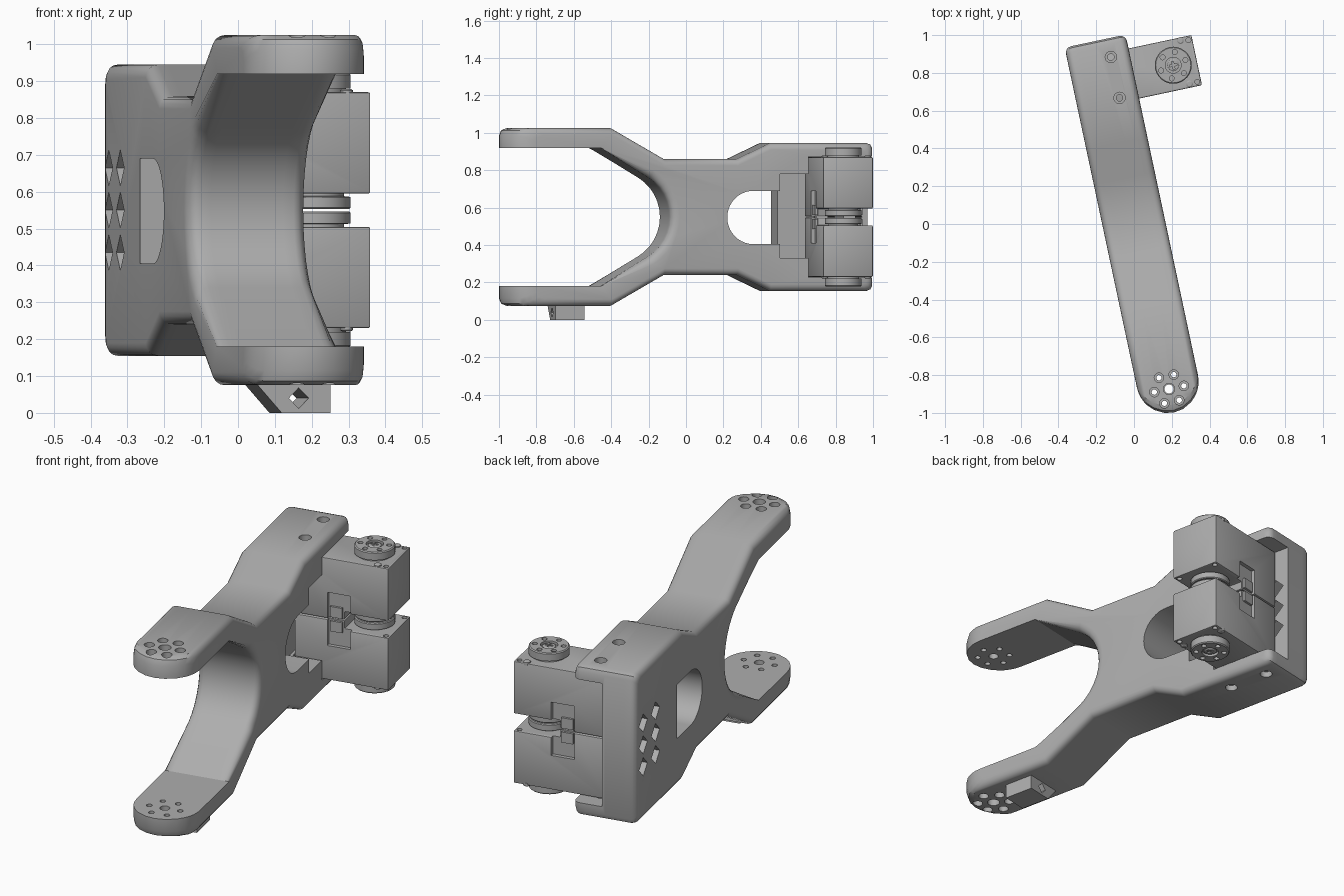
import bpy, bmesh, math
from math import sin, cos, pi, radians, sqrt

if "Cube" in bpy.data.objects:
    bpy.data.objects.remove(bpy.data.objects["Cube"], do_unlink=True)

GREY = (0.42, 0.42, 0.42, 1)
TURN = radians(12)      # the whole assembly is turned about z
MID = 0.55              # height of the mirror plane
HALF = 0.165            # half width of the bracket
HX, HY = 0.378, 0.779   # motor axis
TIP = -0.893            # hub centre on the arms

mat = bpy.data.materials.new("plain grey")
mat.use_nodes = True
mat.diffuse_color = GREY
mat.node_tree.nodes["Principled BSDF"].inputs["Base Color"].default_value = GREY


def finish(name, bm, angle=30):
    bmesh.ops.recalc_face_normals(bm, faces=bm.faces)
    me = bpy.data.meshes.new(name)
    bm.to_mesh(me)
    bm.free()
    me.materials.append(mat)
    me.shade_smooth()
    me.set_sharp_from_angle(angle=radians(angle))
    ob = bpy.data.objects.new(name, me)
    ob.rotation_euler.z = TURN
    bpy.context.scene.collection.objects.link(ob)
    return ob


def loft(name, loops, angle=30, bevel=0):
    """Join equal-length loops of points and cap both ends."""
    bm = bmesh.new()
    rings = [[bm.verts.new(p) for p in loop] for loop in loops]
    n = len(rings[0])
    for a, b in zip(rings, rings[1:]):
        for k in range(n):
            bm.faces.new((a[k], a[(k + 1) % n], b[(k + 1) % n], b[k]))
    bm.faces.new(rings[0])
    bm.faces.new(rings[-1])
    if bevel:
        bmesh.ops.recalc_face_normals(bm, faces=bm.faces)
        bmesh.ops.bevel(bm, geom=bm.edges[:], offset=bevel, segments=2,
                        profile=0.5, affect='EDGES')
    return finish(name, bm, angle)


def prism(name, axis, pts, lo, hi, bevel=0):
    place = {'x': lambda a, b, c: (c, a, b), 'y': lambda a, b, c: (a, c, b),
             'z': lambda a, b, c: (a, b, c)}[axis]
    return loft(name, [[place(a, b, c) for a, b in pts] for c in (lo, hi)], 30, bevel)


def box(name, x0, x1, y0, y1, z0, z1, bevel=0):
    return prism(name, 'z', [(x0, y0), (x1, y0), (x1, y1), (x0, y1)], z0, z1, bevel)


def ring(x, y, r, n=28):
    return [(x + r * cos(2 * pi * k / n), y + r * sin(2 * pi * k / n)) for k in range(n)]


def turned(name, x, y, steps):
    """Round part about a vertical line, from (radius, height) steps."""
    return loft(name, [[(a, b, z) for a, b in ring(x, y, r)] for r, z in steps])


def cut(ob, *tools, angle=30):
    for tool in tools:
        tool.hide_render = True
        mod = ob.modifiers.new("cut", 'BOOLEAN')
        mod.operation, mod.solver, mod.object = 'DIFFERENCE', 'EXACT', tool
    bpy.context.view_layer.update()
    me = bpy.data.meshes.new_from_object(ob.evaluated_get(bpy.context.evaluated_depsgraph_get()))
    ob.modifiers.clear()
    ob.data = me
    me.shade_smooth()
    me.set_sharp_from_angle(angle=radians(angle))
    for tool in tools:
        bpy.data.objects.remove(tool, do_unlink=True)


def flip(z, side):
    return MID + side * (z - MID)


# Forked bracket: side profiles lofted across the width, inset at both edges
def bracket_loop(x, inset):
    tip = -0.85 - 0.17 * sqrt(max(0, 1 - (x / HALF) ** 2))
    r = 0.245 + 1.3 * inset
    arc = [(-0.36 + r * cos(radians(a)), MID + r * sin(radians(a)))
           for a in (0, 10, 20, 30, 40, 50, 59)]
    outer = [(tip, 0.985), (tip + 0.012, 1.013), (tip + 0.04, 1.025), (-0.44, 1.025),
             (-0.15, 0.86), (0.25, 0.86), (0.43, 0.945)]
    back = [(0.96, 0.945), (0.981, 0.936), (0.99, 0.915)]
    half = arc + [(-0.5, 0.92), (tip, 0.92)]
    half += [(y, z - inset) for y, z in outer] + [(y - inset, z - inset) for y, z in back]
    return [(x, y, z) for y, z in half] + [(x, y, flip(z, -1)) for y, z in half[:0:-1]]


R = 0.035
edge = [(HALF - R + R * sin(t), R * (1 - cos(t))) for t in map(radians, (0, 22, 45, 68, 90))]
spans = [(0, 0), (0.05, 0), (0.1, 0)] + edge
spans = [(-x, i) for x, i in spans[:0:-1]] + spans
bracket = loft("forked_bracket", [bracket_loop(x, i) for x, i in spans])

# Window, motor pocket and cable pocket
arch = [(0.333 - 0.1425 * sin(t), 0.5475 + 0.1425 * cos(t))
        for t in [pi * k / 20 for k in range(21)]]
tools = [
    prism("window", 'x', arch + [(0.5, 0.405), (0.5, 0.69)], -0.3, 0.3),
    box("motor_pocket", 0.015, 0.4, 0.635, 1.2, 0.226, 0.874),
    box("cable_pocket", 0.0, 0.4, 0.48, 0.7, 0.33, 0.78),
]
# Diamond vents in the side wall
for y in (0.76, 0.91):
    for z in (0.435, 0.55, 0.665):
        tools.append(prism("vent", 'x', [(y - 0.05, z), (y, z - 0.048), (y + 0.05, z),
                                         (y, z + 0.048)], -0.3, 0.05))
# Counterbored screw holes in the arms and the motor flanges
for side in (1, -1):
    def bore(x, y, wide, narrow, top, seat, end):
        tools.append(turned("bore", x, y, [(wide, flip(top, side)), (wide, flip(seat, side)),
                                           (narrow, flip(seat, side)), (narrow, flip(end, side))]))
    bore(0, TIP, 0.03, 0.024, 1.1, 0.96, 0.88)
    for k in range(6):
        bore(0.08 * cos(k * pi / 3), TIP + 0.08 * sin(k * pi / 3), 0.025, 0.014, 1.1, 0.96, 0.88)
    for y in (0.669, 0.89):
        bore(0.064, y, 0.03, 0.017, 1.0, 0.915, 0.86)
cut(bracket, *tools)

# Cable guide under the lower arm
guide = prism("cable_guide", 'y', [(-0.11, 0.085), (-0.035, 0), (0.1, 0), (0.1, 0.085)],
              -0.735, -0.575)
cut(guide, prism("guide_hole", 'y', [(-0.015, 0.04), (0.012, 0.012), (0.04, 0.04),
                                     (0.012, 0.068)], -0.9, -0.4))

# Two mirrored motors, each with horns, screws and connectors
for side, word in ((1, "upper"), (-1, "lower")):
    def up(z):
        return flip(z, side)

    shape = [(0.02, 0.87), (0.505, 0.87), (0.505, 0.595), (0.27, 0.595), (0.27, 0.553), (0.02, 0.553)]
    motor = prism(word + "_motor", 'y', [(x, up(z)) for x, z in shape], 0.644, 0.915, 0.006)
    tools = [box("recess", 0.19, 0.31, y, y + 0.04, up(0.54), up(0.69))
             for y in (0.624, 0.895)]
    for y in (0.667, 0.892):
        for z0, z1 in ((0.9, 0.855), (0.61, 0.58)):
            tools.append(turned("corner_hole", 0.484, y, [(0.013, up(z0)), (0.013, up(z1))]))
    cut(motor, *tools)

    for label, y in (("front", 0.65), ("back", 0.897)):
        box(f"{word}_{label}_connector", 0.2, 0.262, y, y + 0.012, up(0.56), up(0.615))
    for label, y in (("front", 0.664), ("back", 0.899)):
        turned(f"{word}_{label}_screw", 0.442, y,
               [(0.018, up(0.86)), (0.018, up(0.875)), (0.012, up(0.879))])

    # Outer horn with a recessed hub and six small holes
    horn = turned(word + "_outer_horn", HX, HY,
                  [(0.085, up(0.865)), (0.085, up(0.88)), (0.098, up(0.88)),
                   (0.098, up(0.917)), (0.093, up(0.922))])
    tools = [turned("hub", HX, HY, [(0.042, up(0.94)), (0.042, up(0.908))])]
    for k in range(6):
        a = k * pi / 3 + 0.2
        tools.append(turned("horn_hole", HX + 0.07 * cos(a), HY + 0.07 * sin(a),
                            [(0.013, up(0.94)), (0.013, up(0.9))]))
    cut(horn, *tools)
    screw = turned(word + "_hub_screw", HX, HY,
                   [(0.032, up(0.9)), (0.032, up(0.916)), (0.026, up(0.92))])
    cut(screw, *[box("slot", HX - w, HX + w, HY - h, HY + h, up(0.912), up(0.94))
                 for w, h in ((0.02, 0.005), (0.005, 0.02))])

    # Inner horn facing the other motor
    turned(word + "_inner_horn", HX, HY,
           [(0.08, up(0.6)), (0.08, up(0.588)), (0.098, up(0.586)), (0.098, up(0.557)),
            (0.094, up(0.553))])
